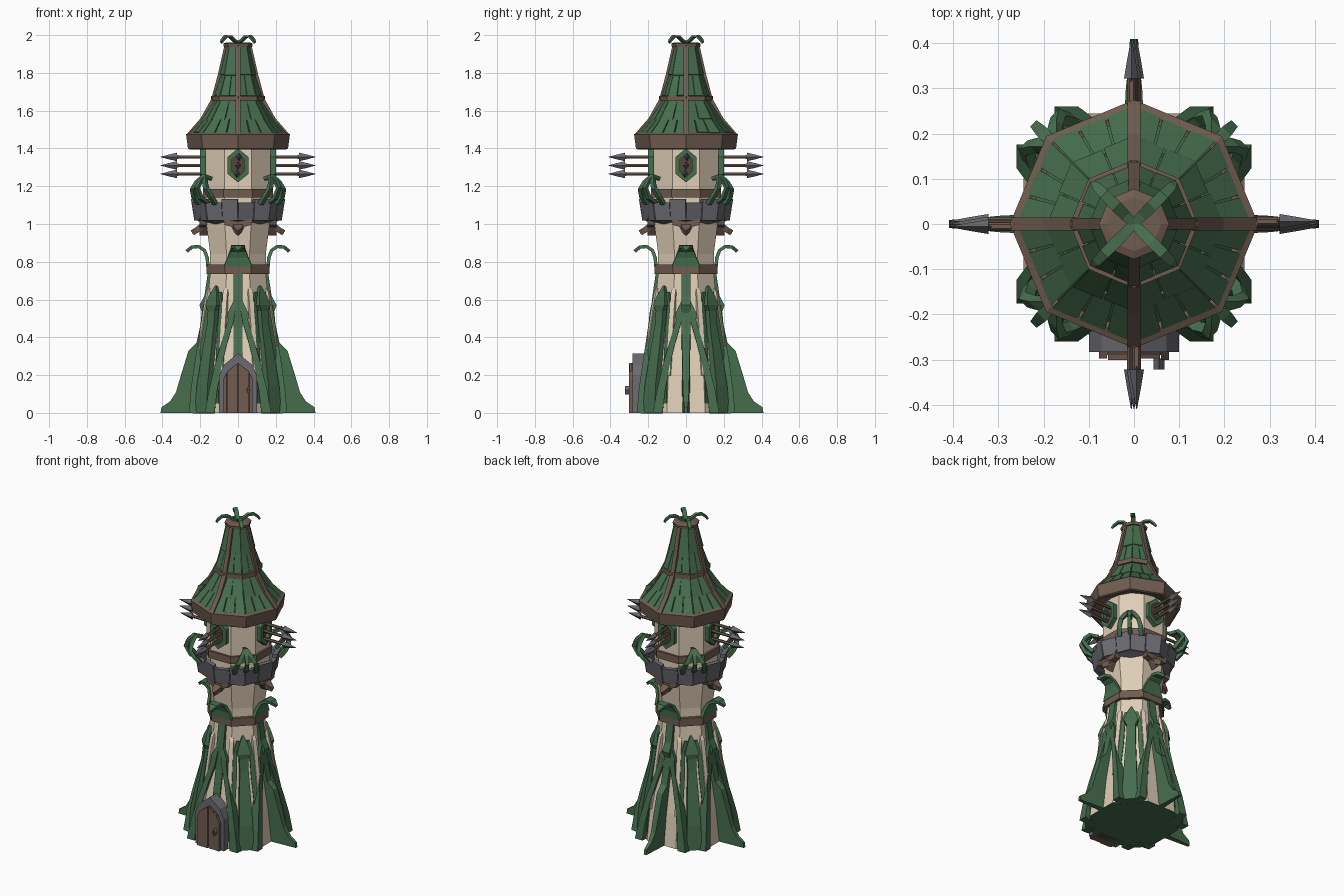
import bpy, bmesh, math, random
from mathutils import Vector, Matrix

if "Cube" in bpy.data.objects:
    bpy.data.objects.remove(bpy.data.objects["Cube"])

random.seed(4)
C8 = math.cos(math.pi / 8)
AXES = [0, 90, 180, 270]
DIAG = [45, 135, 225, 315]


def mat(name, rgb):
    m = bpy.data.materials.new(name)
    m.diffuse_color = (*rgb, 1)
    m.use_nodes = True
    m.node_tree.nodes["Principled BSDF"].inputs["Base Color"].default_value = m.diffuse_color
    return m


GREEN = mat("leaf green", (.062, .155, .075))
BROWN = mat("timber brown", (.165, .108, .08))
CREAM = mat("cream plaster", (.74, .62, .47))
GRAY = mat("stone gray", (.145, .145, .165))
DARK = mat("dark timber", (.09, .055, .042))


def build(name, material, parts):
    """Join (verts, faces) parts into one flat-shaded object."""
    bm = bmesh.new()
    for verts, faces in parts:
        vs = [bm.verts.new(v) for v in verts]
        for f in faces:
            bm.faces.new([vs[i] for i in f])
    bmesh.ops.recalc_face_normals(bm, faces=bm.faces)
    me = bpy.data.meshes.new(name)
    bm.to_mesh(me)
    bm.free()
    me.materials.append(material)
    ob = bpy.data.objects.new(name, me)
    bpy.context.collection.objects.link(ob)
    return ob


def place(a, r, lat, z):
    a = math.radians(a)
    return Vector((r * math.cos(a) - lat * math.sin(a), r * math.sin(a) + lat * math.cos(a), z))


def tube(rings, closed=False):
    """Skin a list of equal vertex rings."""
    n, m = len(rings[0]), len(rings)
    verts = [v for ring in rings for v in ring]
    faces = []
    for i in range(m if closed else m - 1):
        for j in range(n):
            k, l = (i + 1) % m, (j + 1) % n
            faces.append((i * n + j, i * n + l, k * n + l, k * n + j))
    if not closed:
        faces += [tuple(range(n)), tuple(range((m - 1) * n, m * n))]
    return verts, faces


def lathe(profile, sides=8, turn=0.0, closed=False):
    return tube([[place(turn + 360 * j / sides, r, 0, z) for j in range(sides)] for r, z in profile], closed)


def flat(profile):
    """Octagon profile given by flat-side distance, flat side to the front."""
    return [(r / C8, z) for r, z in profile]


def strip(a, pts, t=.03, side=1, inner=None, wi=None):
    """Ribbon through (r, z, half width, sideways) at azimuth a."""
    rings = []
    for i, (r, z, w, lat) in enumerate(pts):
        p, q = pts[max(i - 1, 0)], pts[min(i + 1, len(pts) - 1)]
        dr, dz = q[0] - p[0], q[1] - p[1]
        d = math.hypot(dr, dz)
        ri, zi = (r - t * dz / d, z + t * dr / d) if inner is None else (inner, z)
        v, lat = wi or w, lat * side
        rings.append([place(a, r, lat - w, z), place(a, r, lat + w, z),
                      place(a, ri, lat + v, zi), place(a, ri, lat - v, zi)])
    return tube(rings)


def slab(a, outline, r0, r1):
    """Outline of (sideways, z) extruded along the radius."""
    return tube([[place(a, r, s, z) for s, z in outline] for r in (r0, r1)])


def frame(a, outer, inner, r0, r1):
    return tube([[place(a, r, s, z) for s, z in o] for o, r in
                 ((outer, r0), (outer, r1), (inner, r1), (inner, r0))], True)


# Plastered tower body, with a green underside
body = build("tower_body", CREAM, [lathe(flat([
    (.245, 0), (.225, .2), (.195, .38), (.165, .55), (.147, .74), (.147, .84), (.165, .98),
    (.172, 1.05), (.172, 1.43)]), 8, 22.5)])
body.data.materials.append(GREEN)
for p in body.data.polygons:
    p.material_index = 1 if p.normal.z < -.9 else 0

# Cream corner ribs
build("corner_ribs", CREAM, [strip(22.5 + 45 * k, [
    (.25, .2, .012, 0), (.222, .38, .012, 0), (.195, .55, .013, 0), (.178, .64, .013, 0), (.155, .68, .004, 0)])
    for k in range(8)])

# Timber belts
for nm, z0, z1, r in (("lower_belt", .735, .785, .166), ("upper_belt", 1.14, 1.185, .184)):
    build(nm, BROWN, [lathe(flat([(r - .04, z0), (r, z0), (r, z1), (r - .04, z1)]), 8, 22.5, True)])

# Root fins on three sides, and a strip above the door
fin = [(.41, 0, .009, 0), (.405, .03, .009, 0), (.36, .06, .012, 0), (.328, .11, .015, 0), (.302, .2, .018, 0),
       (.262, .33, .02, 0), (.22, .37, .022, 0), (.2, .46, .023, 0), (.19, .53, .024, 0), (.204, .57, .024, 0),
       (.178, .62, .024, 0), (.16, .74, .024, 0)]
build("root_fins", GREEN, [strip(a, fin, inner=.12, wi=.026) for a in (0, 90, 180)])
build("front_strip", GREEN, [strip(270, [(.22, .28, .024, 0), (.19, .45, .024, 0), (.185, .53, .024, 0),
                                         (.178, .62, .024, 0), (.16, .74, .024, 0)])])

# Curving vines beside each fin
vine = [(.26, 0, .026, .15), (.25, .12, .022, .132), (.232, .25, .018, .105), (.212, .38, .016, .07),
        (.196, .49, .016, .038), (.193, .53, .02, .035), (.178, .6, .005, .015)]
build("vines", GREEN, [strip(a, vine, .05, s) for a in AXES for s in (1, -1)])

# Pointed leaf ribs on the diagonals
rib = [(.28, 0, .045, 0), (.268, .15, .04, 0), (.24, .3, .034, 0), (.208, .46, .026, 0), (.2, .54, .026, 0),
       (.204, .57, .042, 0), (.19, .62, .028, 0), (.168, .675, .004, 0)]
twig = [(.245, .05, .014, .085), (.225, .25, .014, .07), (.2, .42, .013, .055), (.178, .56, .012, .048),
        (.168, .64, .008, .03)]
build("diagonal_ribs", GREEN, [strip(a, rib, .05) for a in DIAG])
build("diagonal_twigs", GREEN, [strip(a, twig, .03, s) for a in DIAG for s in (1, -1)])

# Curled leaves over the lower belt
leaf = [(.168, .775, .075, 0), (.172, .82, .055, 0), (.185, .855, .04, 0), (.21, .872, .036, 0),
        (.24, .87, .025, 0), (.266, .848, .004, 0)]
build("belt_leaves", GREEN, [strip(a, leaf, .018) for a in AXES])

# Timber corbels under the battlement
hook = [(.16, .995, .03, 0), (.185, .975, .028, 0), (.21, .955, .02, 0), (.235, .94, .004, 0)]
build("corbels", BROWN, [strip(a, hook, .03) for a in AXES] + [slab(a, [
    (-.08, 1.03), (-.07, .995), (-.035, .985), (0, .94), (.035, .985), (.07, .995), (.08, 1.03)], .15, .205)
    for a in AXES])

# Stone battlement: floor and sixteen blocks
build("battlement_floor", GRAY, [lathe([(.17, 1.0), (.222, 1.02), (.222, 1.045), (.17, 1.045)], 8, 0, True)])


def oct_point(u, r, z):
    """Point on an octagon outline, u counted in corners."""
    k = math.floor(u)
    return place(45 * k, r, 0, z).lerp(place(45 * (k + 1), r, 0, z), u - k)


blocks = []
for i in range(16):
    top = 1.132 if i % 2 else 1.115
    o = .004 if i % 2 else 0
    blocks.append(tube([[oct_point(u, r, z) for r, z in
                         ((.228 + o, 1.018), (.246 + o, top), (.218, top), (.2, 1.018))]
                        for u in (i / 2 + .008, i / 2 + .492)]))
build("battlement_blocks", GRAY, blocks)

# Leaf arches rising over the battlement diagonals
arch = [(.24, 1.1, .012, .062), (.275, 1.14, .013, .062), (.298, 1.185, .013, .05), (.285, 1.225, .014, .028),
        (.255, 1.265, .01, .003)]
stem = [(.225, 1.1, .01, 0), (.285, 1.13, .013, 0), (.315, 1.19, .01, 0), (.29, 1.235, .014, 0),
        (.25, 1.262, .012, 0), (.2, 1.25, .01, 0)]
build("leaf_arches", GREEN, [strip(a, arch, .022, s) for a in DIAG for s in (1, -1)])
build("leaf_stems", GREEN, [strip(a, stem, .02) for a in DIAG])

# Windows with three spears each
hexa = [(0, 1.4), (-.055, 1.355), (-.055, 1.265), (0, 1.22), (.055, 1.265), (.055, 1.355)]
hexi = [(s * .6, 1.31 + (z - 1.31) * .68) for s, z in hexa]
build("window_frames", GREEN, [frame(a, hexa, hexi, .16, .2) for a in AXES])
build("window_panels", DARK, [slab(a, hexi, .168, .178) for a in AXES])


def spear(a, lat, z, profile, sides, flatten=1.0):
    rings = []
    for rad, r in profile:
        rings.append([place(a, r, lat + flatten * rad * math.cos(2 * math.pi * j / sides),
                            z + rad * math.sin(2 * math.pi * j / sides)) for j in range(sides)])
    return tube(rings)


spots = [(a, s, z) for a in AXES for s, z in ((.006, 1.355), (0, 1.31), (-.006, 1.265))]
build("spear_shafts", BROWN, [spear(a, s, z, [(.009, .16), (.009, .34)], 6) for a, s, z in spots])
build("spear_heads", GRAY, [spear(a, s, z, [(.01, .315), (.013, .33), (.023, .322), (.012, .368), (.001, .41)], 4, .7)
                            for a, s, z in spots])

# Roof core, eave and rings
build("roof_core", GREEN, [lathe([(.25, 1.47), (.175, 1.56), (.125, 1.66), (.092, 1.79), (.062, 1.95)])])
build("roof_eave", BROWN, [lathe([(.17, 1.425), (.255, 1.395), (.265, 1.4), (.275, 1.475), (.255, 1.485),
                                  (.17, 1.47)], 8, 0, True)])
build("roof_middle_ring", BROWN, [lathe([(.115, 1.65), (.142, 1.65), (.142, 1.678), (.115, 1.68)], 8, 0, True)])
build("roof_cap", BROWN, [lathe([(.05, 1.935), (.075, 1.938), (.078, 1.955), (.06, 1.962)])])

# Overlapping roof tiles
tiles = []
for r0, z0, r1, z1, n in ((.262, 1.478, .182, 1.565, 3), (.196, 1.55, .128, 1.655, 2),
                          (.134, 1.675, .092, 1.80, 2), (.102, 1.785, .066, 1.94, 1)):
    for k in range(8):
        for i in range(n):
            g, d = .015, random.uniform(-.008, .006)
            u0, u1 = k + i / n + g, k + (i + 1) / n - g
            tiles.append(tube([[oct_point(u, r0 + d * .5, z0 - d * .6 + .004), oct_point(u, r1, z1),
                                oct_point(u, r1 - .015, z1 - .005), oct_point(u, r0 - .022, z0 - .004)]
                               for u in (u0, u1)]))
build("roof_tiles", GREEN, tiles)
build("roof_ribs", BROWN, [strip(a, [(.272, 1.475, .015, 0), (.198, 1.56, .014, 0), (.142, 1.66, .014, 0),
                                     (.107, 1.79, .013, 0), (.072, 1.945, .012, 0)], .03) for a in AXES])

# Curled leaves on the tip
build("tip_leaves", GREEN, [strip(a, [(0, 1.955, .009, 0), (.03, 1.965, .012, 0), (.06, 1.986, .013, 0),
                                      (.09, 1.988, .012, 0), (.112, 1.97, .01, 0), (.122, 1.955, .004, 0)], .012)
                            for a in DIAG])


# Door: stone arch, planks and handle
def arch_outline(w, spring, top):
    return [(-w, 0), (-w, spring), (-w * .72, spring + (top - spring) * .5), (0, top),
            (w * .72, spring + (top - spring) * .5), (w, spring), (w, 0)]


build("door_frame", GRAY, [frame(270, arch_outline(.1, .2, .315), arch_outline(.078, .18, .265), .19, .283)])


def door_top(x):
    x = abs(x)
    return .265 - x / .056 * .042 if x < .056 else .223 - (x - .056) / .022 * .043


planks = []
for x0, x1, d in ((-.078, -.06, 0), (-.058, -.003, .003), (.001, .058, 0), (.06, .078, .003)):
    planks.append(slab(270, [(x0, 0), (x1, 0), (x1, door_top(x1)), (x0, door_top(x0))], .25, .298 + d))
build("door_planks", BROWN, planks)
build("door_backing", DARK, [slab(270, arch_outline(.078, .18, .265), .2, .29)])
build("door_handle", GRAY, [frame(270, [(.055 + s * .012, .12 + z * .022) for s, z in ((1, 0), (0, 1), (-1, 0), (0, -1))],
                                  [(.055 + s * .006, .12 + z * .014) for s, z in ((1, 0), (0, 1), (-1, 0), (0, -1))],
                                  .298, .322)])
